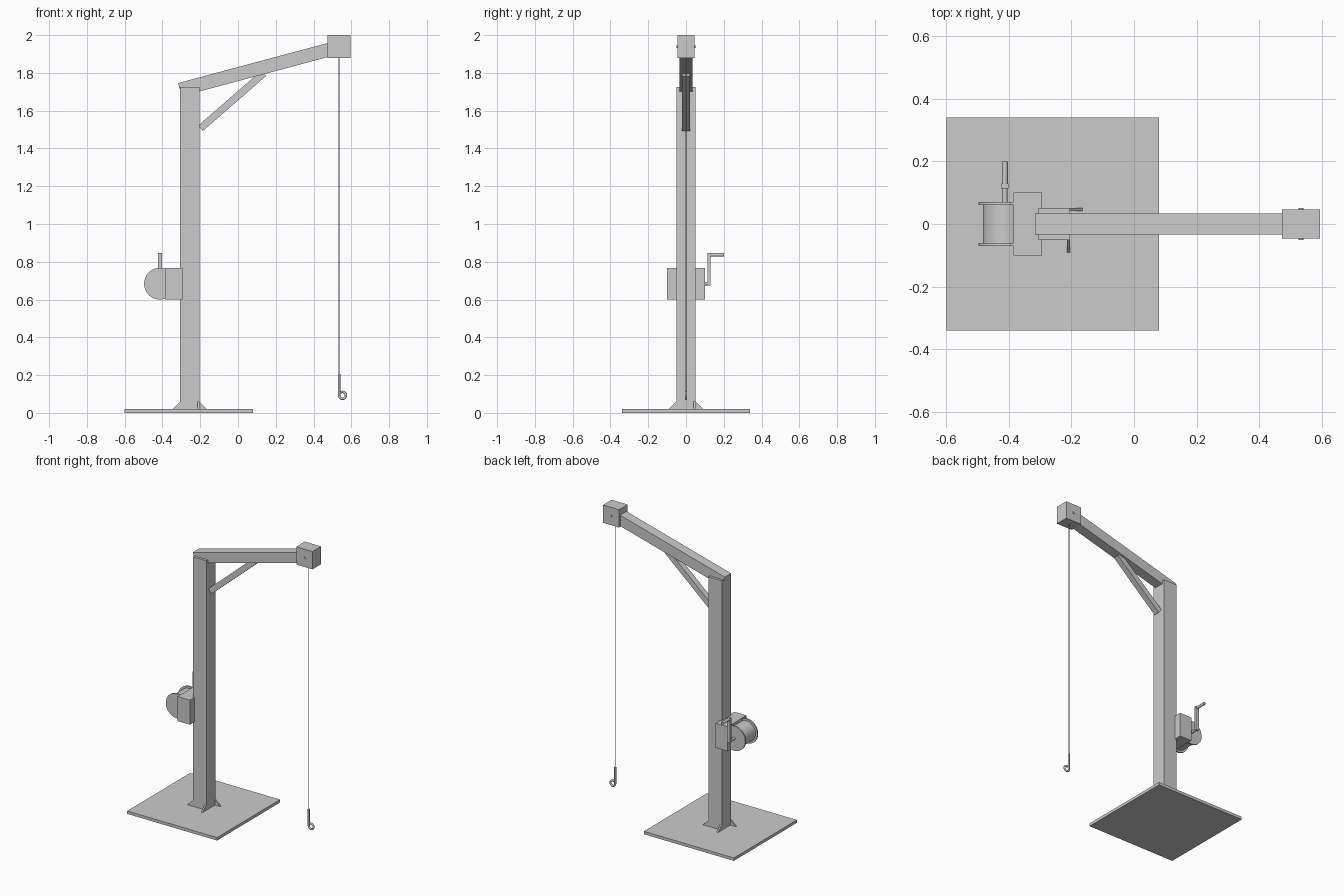
import bpy, bmesh, math
from mathutils import Vector, Matrix

cube = bpy.data.objects.get("Cube")
if cube:
    bpy.data.objects.remove(cube, do_unlink=True)

grey = bpy.data.materials.new("painted grey steel")
grey.use_nodes = True
colour = (0.6, 0.6, 0.6, 1)
grey.diffuse_color = colour
grey.node_tree.nodes["Principled BSDF"].inputs["Base Color"].default_value = colour


def add_object(name, data):
    ob = bpy.data.objects.new(name, data)
    bpy.context.scene.collection.objects.link(ob)
    data.materials.append(grey)
    return ob


def finish(name, bm, smooth=False):
    bmesh.ops.recalc_face_normals(bm, faces=bm.faces)
    mesh = bpy.data.meshes.new(name)
    bm.to_mesh(mesh)
    bm.free()
    ob = add_object(name, mesh)
    if smooth:
        bpy.ops.object.select_all(action='DESELECT')
        ob.select_set(True)
        bpy.context.view_layer.objects.active = ob
        bpy.ops.object.shade_smooth_by_angle(angle=math.radians(40))
    return ob


def box(name, low, high):
    low, high = Vector(low), Vector(high)
    bm = bmesh.new()
    bmesh.ops.create_cube(bm, size=1, matrix=Matrix.Translation((low + high) / 2)
                          @ Matrix.Diagonal((*(high - low), 1)))
    return finish(name, bm)


def prism(name, profile, half_width, matrix=Matrix()):
    """Extrude an x-z outline evenly along y."""
    bm = bmesh.new()
    face = bm.faces.new([bm.verts.new((x, -half_width, z)) for x, z in profile])
    out = bmesh.ops.extrude_face_region(bm, geom=[face])["geom"]
    verts = [v for v in out if isinstance(v, bmesh.types.BMVert)]
    bmesh.ops.translate(bm, verts=verts, vec=(0, 2 * half_width, 0))
    bmesh.ops.transform(bm, matrix=matrix, verts=bm.verts)
    return finish(name, bm)


def beam(name, corner, angle, length, depth, half_width):
    """Sloping bar in the x-z plane, starting from its upper rear corner."""
    along = Vector((math.cos(angle), math.sin(angle)))
    down = Vector((along.y, -along.x)) * depth
    a = Vector(corner)
    b = a + along * length
    return prism(name, [a, b, b + down, a + down], half_width)


def rod(name, start, end, radius, sides=24):
    start, end = Vector(start), Vector(end)
    axis = end - start
    bm = bmesh.new()
    bmesh.ops.create_cone(bm, cap_ends=True, segments=sides, radius1=radius,
                          radius2=radius, depth=axis.length,
                          matrix=Matrix.Translation((start + end) / 2)
                          @ axis.to_track_quat('Z', 'Y').to_matrix().to_4x4())
    return finish(name, bm, smooth=True)


# Base plate and post
POST_X, HALF = -0.255, 0.051
box("base_plate", (-0.6, -0.34, 0), (0.08, 0.34, 0.02))
box("post", (POST_X - HALF, -HALF, 0.02), (POST_X + HALF, HALF, 1.725))

# One gusset at each post corner, arranged as a pinwheel
for i in range(4):
    place = (Matrix.Translation((POST_X, 0, 0.02)) @ Matrix.Rotation(i * math.pi / 2, 4, 'Z')
             @ Matrix.Translation((HALF, HALF - 0.005, 0)))
    prism(f"gusset_{i + 1}", [(-0.005, 0), (0.04, 0), (-0.005, 0.045)], 0.005, place)

# Boom, diagonal brace and head
beam("boom", (-0.317, 1.746), math.radians(15), 0.86, 0.072, 0.034)
beam("brace", (-0.211, 1.521), math.radians(41), 0.443, 0.038, 0.02)
box("boom_head", (0.473, -0.046, 1.878), (0.595, 0.046, 2))
rod("head_pin", (0.534, -0.051, 1.94), (0.534, 0.051, 1.94), 0.008)

# Cable and hook
LINE_X = 0.535
rod("cable", (LINE_X, 0, 0.2), (LINE_X, 0, 1.88), 0.0025, 8)
curl, hook_z = 0.018, 0.093
path = [(LINE_X, 0, 0.207), (LINE_X, 0, 0.15)]
for i in range(21):
    a = math.pi + math.radians(300) * i / 20
    path.append((LINE_X + curl + curl * math.cos(a), 0, hook_z + curl * math.sin(a)))
curve = bpy.data.curves.new("hook", 'CURVE')
curve.dimensions = '3D'
curve.bevel_depth = 0.0065
curve.bevel_resolution = 3
curve.use_fill_caps = True
spline = curve.splines.new('POLY')
spline.points.add(len(path) - 1)
for point, co in zip(spline.points, path):
    point.co = (*co, 1)
spline.use_smooth = True
add_object("hook", curve)

# Winch housing, drum and flanges
DRUM_X, DRUM_Z = -0.413, 0.684
box("winch_housing", (-0.386, -0.101, 0.6), (-0.294, 0.101, 0.768))
rod("winch_drum", (DRUM_X, -0.065, DRUM_Z), (DRUM_X, 0.065, DRUM_Z), 0.07, 48)
for side, name in ((-1, "front_flange"), (1, "back_flange")):
    rod(name, (DRUM_X, side * 0.061, DRUM_Z), (DRUM_X, side * 0.07, DRUM_Z), 0.084, 48)

# Crank
rod("crank_shaft", (DRUM_X, 0.06, DRUM_Z), (DRUM_X, 0.128, DRUM_Z), 0.009)
box("crank_arm", (DRUM_X - 0.011, 0.114, 0.675), (DRUM_X + 0.011, 0.129, 0.847))
rod("crank_handle", (DRUM_X, 0.12, 0.837), (DRUM_X, 0.2, 0.837), 0.0095)
